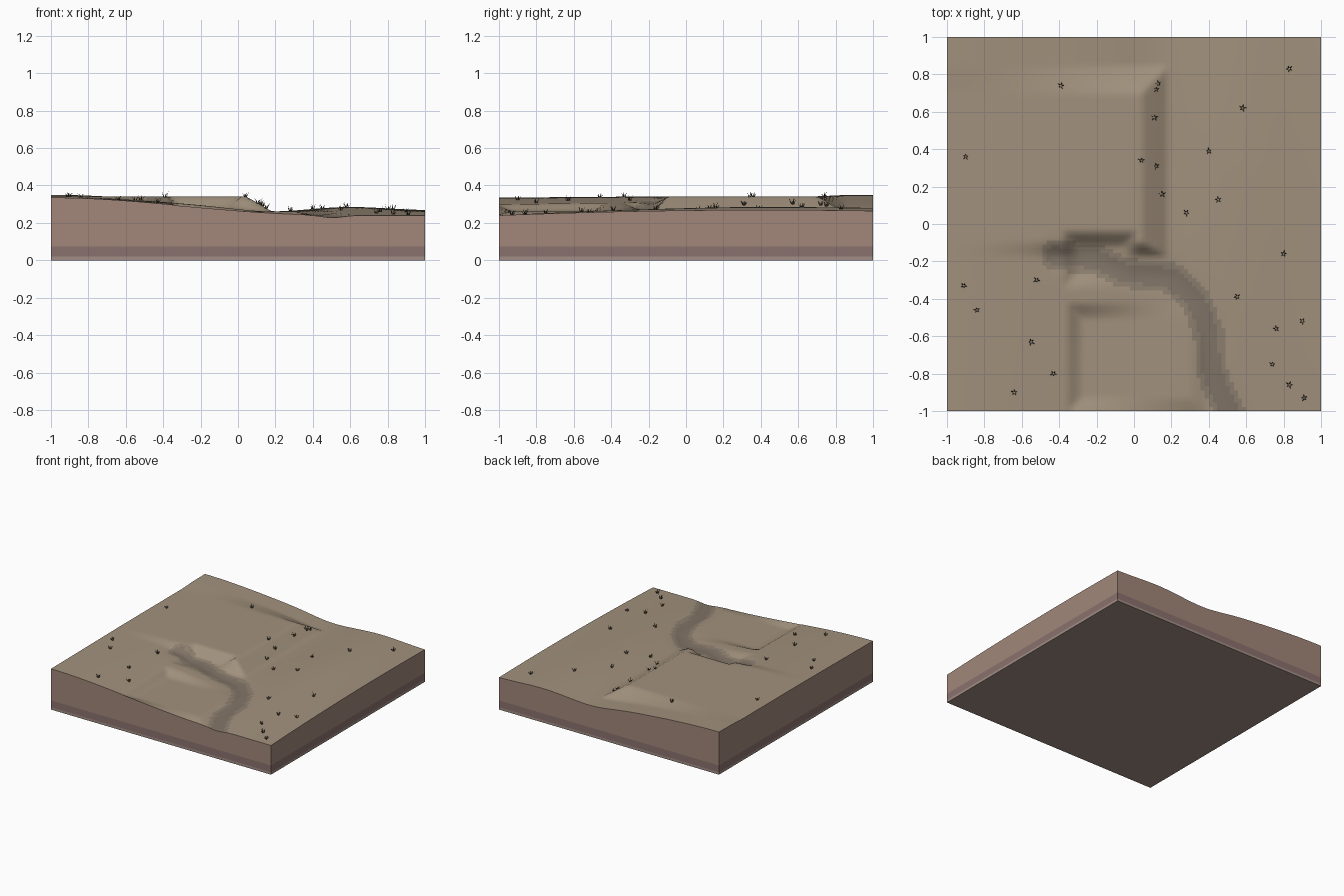
import bpy, bmesh, math, random
from mathutils import Vector

if "Cube" in bpy.data.objects:
    bpy.data.objects.remove(bpy.data.objects["Cube"])

random.seed(4)
N = 90  # ground cells per side


def material(name, rgb):
    m = bpy.data.materials.new(name)
    m.diffuse_color = (*rgb, 1)
    m.use_nodes = True
    m.node_tree.nodes["Principled BSDF"].inputs["Base Color"].default_value = m.diffuse_color
    return m


def make_object(name, bm, mats):
    me = bpy.data.meshes.new(name)
    bm.to_mesh(me)
    bm.free()
    ob = bpy.data.objects.new(name, me)
    bpy.context.collection.objects.link(ob)
    for m in mats:
        me.materials.append(m)
    return ob


def clamp(t):
    return max(0.0, min(1.0, t))


def smooth(a, b, v):
    t = clamp((v - a) / (b - a))
    return t * t * (3 - 2 * t)


def bell(v, centre, width):
    return math.exp(-((v - centre) / width) ** 2)


# Stream course
STREAM = [Vector(p) for p in ((-.42, -.17), (-.2, -.19), (-.05, -.26), (.2, -.29),
                              (.32, -.4), (.4, -.57), (.41, -.78), (.53, -1.05))]


def stream_distance(x, y):
    p, best = Vector((x, y)), 9
    for a, b in zip(STREAM, STREAM[1:]):
        t = clamp((p - a).dot(b - a) / (b - a).length_squared)
        best = min(best, (p - a.lerp(b, t)).length)
    return best


def level(z, x, y, box, target, fall, south=None):
    """Blend the ground to a flat rectangular pad with banked edges."""
    x0, x1, y0, y1 = box
    d = max((x0 - x) / fall, (x - x1) / fall, (y0 - y) / (south or fall), (y - y1) / fall)
    return z + (target - z) * (1 - clamp(d))


def height(x, y):
    left = .3425 + .0075 * y
    right = .267 - .0138 * (y - .4) ** 2
    z = left + (right - left) * smooth(-1, .5, x)
    z += .018 * clamp((y + 1) / 1.3) * (bell(x, .6, .27) - bell(x, .13, .22))
    z = level(z, x, y, (-2, .04, -.1, .7), .342, .14, .07)      # raised terrace
    z = level(z, x, y, (-.3, -.06, -.26, -.12), .278, .08)      # spring hollow
    z = level(z, x, y, (-.28, .3, -.93, -.5), .262, .075)       # lower pad
    return z - .012 * bell(stream_distance(x, y), 0, .07)


earth = material("dry_earth", (.36, .285, .205))
damp = material("damp_earth", (.265, .215, .16))
wet = material("wet_earth", (.22, .175, .135))
soil = material("soil", (.36, .245, .195))
clay = material("clay", (.255, .165, .155))
rock = material("bedrock", (.36, .27, .235))
grass = material("dry_grass", (.075, .062, .04))

# Ground surface
bm = bmesh.new()
c = [-1 + 2 * i / N for i in range(N + 1)]
grid = [[bm.verts.new((x, y, height(x, y))) for x in c] for y in c]
for j in range(N):
    for i in range(N):
        f = bm.faces.new((grid[j][i], grid[j][i + 1], grid[j + 1][i + 1], grid[j + 1][i]))
        f.smooth = True
        m = f.calc_center_median()
        d = stream_distance(m.x, m.y)
        f.material_index = 2 if d < .05 else 1 if d < .08 else 0
make_object("ground_surface", bm, [earth, damp, wet])

# Layered cut sides of the block
rim = ([(x, -1) for x in c[:-1]] + [(1, y) for y in c[:-1]]
       + [(x, 1) for x in c[:0:-1]] + [(-1, y) for y in c[:0:-1]])


def wall(name, z0, z1, mat, floor=False):
    bm = bmesh.new()
    low = [bm.verts.new((x, y, z0)) for x, y in rim]
    top = [bm.verts.new((x, y, height(x, y) if z1 is None else z1)) for x, y in rim]
    for i in range(len(rim)):
        k = (i + 1) % len(rim)
        bm.faces.new((low[i], low[k], top[k], top[i]))
    if floor:
        bm.faces.new(low[::-1])
    make_object(name, bm, [mat])


wall("soil_layer", .075, None, soil)
wall("clay_layer", .02, .075, clay)
wall("bedrock_layer", 0, .02, rock, floor=True)

# Grass tufts
TUFTS = [(-.9, .36), (-.91, -.33), (-.84, -.46), (-.55, -.63), (-.64, -.9), (-.43, -.8),
         (-.52, -.3), (-.39, .74), (.04, .34), (.13, .75), (.12, .72), (.11, .57), (.12, .31),
         (.15, .16), (.28, .06), (.45, .13), (.4, .39), (.58, .62), (.83, .83), (.8, -.16),
         (.55, -.39), (.76, -.56), (.9, -.52), (.74, -.75), (.83, -.86), (.91, -.93)]
bm = bmesh.new()
for x, y in TUFTS:
    z, turn = height(x, y), random.uniform(0, 6.28)
    size = random.uniform(.026, .036)
    for k in range(5):
        a = turn + k * math.tau / 5
        out, side = Vector((math.cos(a), math.sin(a), 0)), Vector((-math.sin(a), math.cos(a), 0))
        root = Vector((x, y, z - .003)) + out * .004
        tip = root + out * size * random.uniform(.3, .6) + Vector((0, 0, size * random.uniform(.7, 1.1)))
        base = [bm.verts.new(root + v) for v in (side * .004, -side * .004, out * .004)]
        t = bm.verts.new(tip)
        for i in range(3):
            bm.faces.new((base[i], base[(i + 1) % 3], t))
bmesh.ops.recalc_face_normals(bm, faces=bm.faces)
make_object("grass_tufts", bm, [grass])
